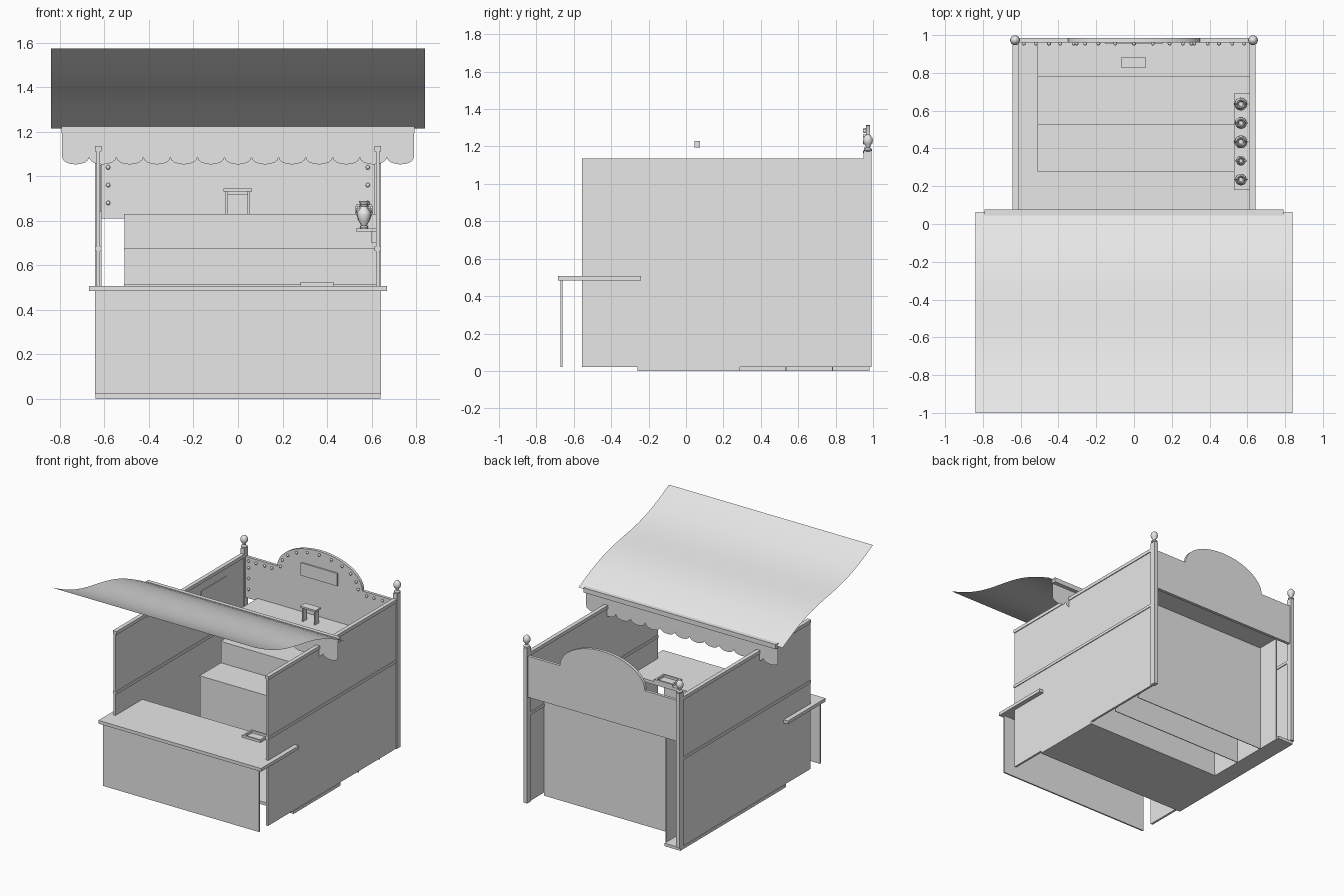
import bpy, bmesh, math
from mathutils import Matrix

if "Cube" in bpy.data.objects:
    bpy.data.objects.remove(bpy.data.objects["Cube"])

grey = bpy.data.materials.new("plain_grey")
grey.diffuse_color = (0.8, 0.8, 0.8, 1)
grey.use_nodes = True
grey.node_tree.nodes["Principled BSDF"].inputs["Base Color"].default_value = grey.diffuse_color


def finish(name, bm, smooth=False):
    bmesh.ops.recalc_face_normals(bm, faces=bm.faces[:])
    me = bpy.data.meshes.new(name)
    bm.to_mesh(me)
    bm.free()
    me.materials.append(grey)
    for p in me.polygons:
        p.use_smooth = smooth
    ob = bpy.data.objects.new(name, me)
    bpy.context.collection.objects.link(ob)
    if smooth:
        me.set_sharp_from_angle(angle=math.radians(40))
    return ob


def add_box(bm, x0, x1, y0, y1, z0, z1):
    m = Matrix.Translation(((x0 + x1) / 2, (y0 + y1) / 2, (z0 + z1) / 2))
    m = m @ Matrix.Diagonal((x1 - x0, y1 - y0, z1 - z0, 1))
    bmesh.ops.create_cube(bm, size=1, matrix=m)


def boxes(name, *items):
    bm = bmesh.new()
    for it in items:
        add_box(bm, *it)
    return finish(name, bm)


def sheet(name, pts, y0, y1):
    """Outline in x-z, extruded along y when y1 differs from y0."""
    bm = bmesh.new()
    f = bm.faces.new([bm.verts.new((x, y0, z)) for x, z in pts])
    if y1 != y0:
        r = bmesh.ops.extrude_face_region(bm, geom=[f])
        vs = [g for g in r["geom"] if isinstance(g, bmesh.types.BMVert)]
        bmesh.ops.translate(bm, verts=vs, vec=(0, y1 - y0, 0))
    return finish(name, bm)


def lathe(bm, prof, cx, cy, cz, s=1, n=16):
    rings = [[bm.verts.new((cx + s * r * math.cos(2 * math.pi * i / n),
                            cy + s * r * math.sin(2 * math.pi * i / n), cz + s * z))
              for i in range(n)] for r, z in prof]
    for a, b in zip(rings, rings[1:]):
        for i in range(n):
            j = (i + 1) % n
            bm.faces.new((a[i], a[j], b[j], b[i]))
    bm.faces.new(rings[0][::-1])
    bm.faces.new(rings[-1])


# Floor: front platform plus a strip running to the back on the left
boxes("floor", (-.64, .64, -.26, .29, 0, .022), (-.64, -.51, .29, .98, 0, .022))

# Side walls, top rails, middle mouldings, back posts with turned finials
finial = [(.016, 0), (.022, .004), (.022, .012), (.011, .02), (.013, .03), (.023, .043),
          (.026, .058), (.023, .074), (.012, .087), (.003, .091)]
for side, s in (("left", -1), ("right", 1)):
    def sx(a, b):
        return (min(s * a, s * b), max(s * a, s * b))
    boxes(side + "_wall", (*sx(.62, .636), -.555, .95, .022, 1.115))
    boxes(side + "_top_rail", (*sx(.612, .642), -.556, .95, 1.11, 1.135))
    boxes(side + "_middle_moulding", (*sx(.614, .642), -.556, .95, .664, .685))
    boxes(side + "_back_post", (*sx(.612, .643), .95, .993, .022, 1.175))
    bm = bmesh.new()
    lathe(bm, finial, s * .63, .973, 1.174)
    finish(side + "_finial", bm, True)

# Back board with arched crest
arch = [(.35 * math.cos(math.pi * i / 32), 1.115 + .2 * math.sin(math.pi * i / 32))
        for i in range(33)]
sheet("back_board", [(-.615, .81), (.615, .81), (.615, 1.115)] + arch + [(-.615, 1.115)],
      .962, .984)
boxes("sign_plate", (-.15, .15, .952, .963, 1.1, 1.195))

# Round bulbs around the back board
spots = [(.32 * math.cos(math.pi * i / 10), 1.12 + .17 * math.sin(math.pi * i / 10))
         for i in range(11)]
for s in (-1, 1):
    spots += [(s * .583, z) for z in (.88, .96, 1.04)]
    spots += [(s * x, 1.09) for x in (.39, .45, .52, .583)]
bm = bmesh.new()
for x, z in spots:
    bmesh.ops.create_uvsphere(bm, u_segments=10, v_segments=6, radius=.01,
                              matrix=Matrix.Translation((x, .955, z)))
finish("bulbs", bm, True)

# Stepped display: hollow risers, treads and left end panels, open at the back
for i, (y, z) in enumerate(((.28, .515), (.53, .675), (.78, .83))):
    end = y + .25 if i < 2 else .96
    boxes("display_step_%d" % (i + 1),
          (-.51, .62, y, y + .006, 0, z - .01),
          (-.512, .62, y - .002, end, z - .01, z),
          (-.51, -.504, y, end, 0, z - .01))

# Small stand on the top step
boxes("small_stand", (-.066, .062, .825, .885, .932, .944),
      (-.056, -.046, .832, .878, .83, .932), (.042, .052, .832, .878, .83, .932),
      (-.05, .046, .873, .878, .915, .932))

# Counter, with front panel and open rectangular tray
boxes("counter_top", (-.67, .67, -.685, -.24, .484, .508))
boxes("counter_front", (-.642, .642, -.67, -.659, .022, .486))
boxes("counter_tray", (.28, .43, -.35, -.337, .507, .525), (.28, .43, -.253, -.24, .507, .525),
      (.28, .293, -.337, -.253, .507, .525), (.417, .43, -.337, -.253, .507, .525))

# Framed plate on the inside of the left wall
boxes("wall_plate", (-.622, -.615, .45, .75, .84, 1.05))

# Shelf and vases along the right wall
boxes("vase_shelf", (.53, .622, .18, .69, .752, .766), (.6, .62, .2, .215, .70, .753),
      (.6, .62, .655, .67, .70, .753))
vase = [(.018, 0), (.02, .006), (.014, .014), (.028, .04), (.034, .066), (.032, .083),
        (.018, .1), (.016, .108), (.023, .122), (.018, .122), (.012, .105)]
bm = bmesh.new()
for k, (y, s) in enumerate(((.235, .9), (.335, .75), (.435, 1), (.535, .92), (.635, 1))):
    lathe(bm, vase, .566, y, .766, s, 20)
    # curved handles: short chain of thin rods on both sides
    for sd in (-1, 1):
        pts = [(.566 + sd * s * (.024 + .014 * math.sin(math.pi * t / 5)),
                .766 + s * (.108 - .05 * t / 5)) for t in range(6)]
        for (xa, za), (xb, zb) in zip(pts, pts[1:]):
            add_box(bm, min(xa, xb) - .003, max(xa, xb) + .003, y - .003, y + .003,
                    min(za, zb), max(za, zb))
finish("vases", bm, True)

# Awning bar, scalloped valance
boxes("awning_bar", (-.792, .792, .046, .076, 1.195, 1.23))
n, w = 13, 1.58 / 13
edge = []
for i in range(n):
    for k in range(9):
        a = math.pi * k / 8
        if k == 0 and i:
            continue
        edge.append((-.79 + w * (i + .5) - w / 2 * math.cos(a), 1.085 - .032 * math.sin(a)))
sheet("scalloped_valance", [(-.79, 1.21)] + edge + [(.79, 1.21)], .045, .045)

# Wavy awning cloth, rising towards the front
bm = bmesh.new()
rows = []
for i in range(25):
    t = i / 24
    y, z = .064 - 1.064 * t, 1.215 + .358 * t + .028 * math.sin(2 * math.pi * t)
    rows.append([bm.verts.new((x, y, z)) for x in (-.84, .84)])
for a, b in zip(rows, rows[1:]):
    bm.faces.new((a[0], b[0], b[1], a[1]))
finish("awning_cloth", bm, True)
